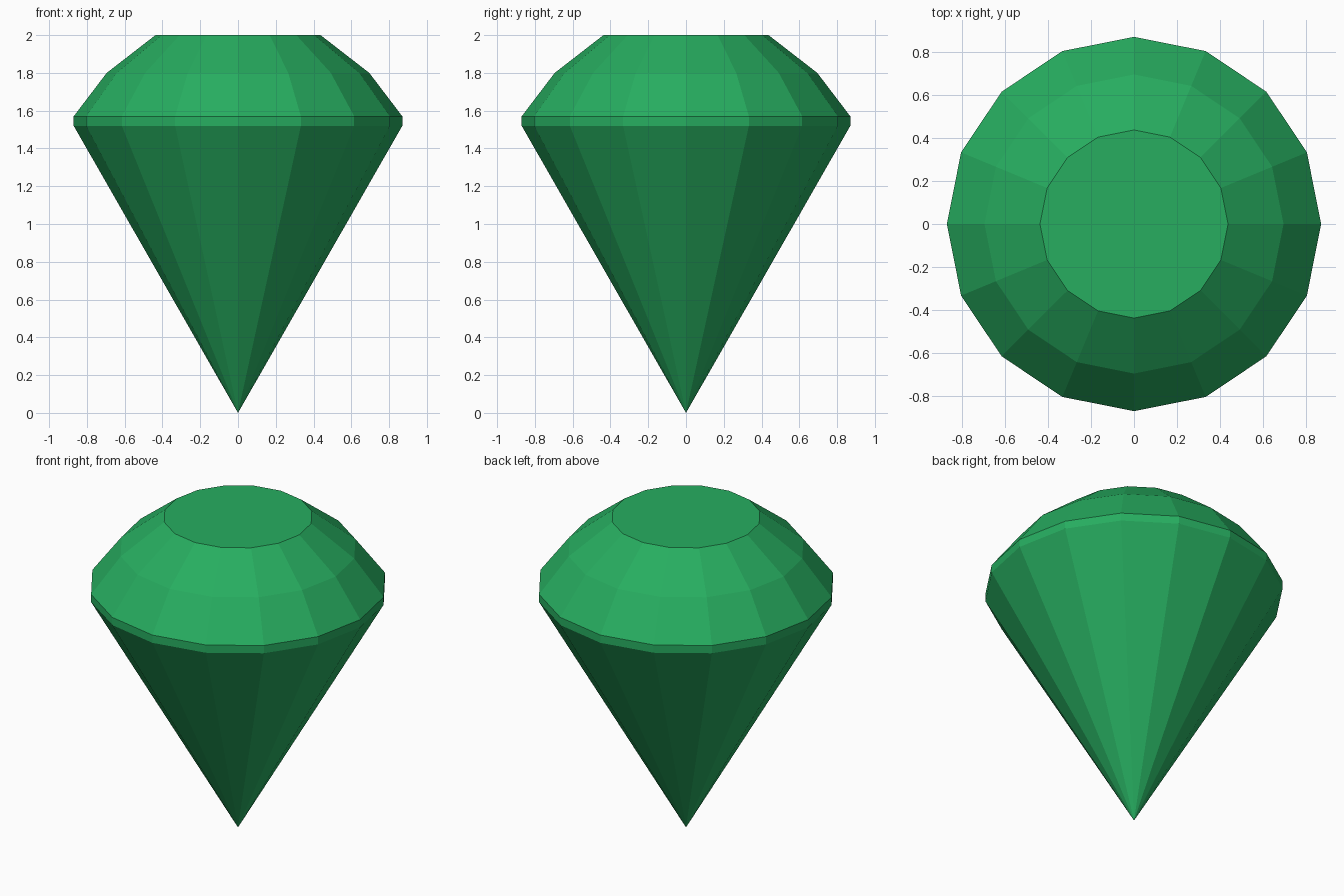
import bpy, bmesh
from math import cos, sin, pi

if "Cube" in bpy.data.objects:
    bpy.data.objects.remove(bpy.data.objects["Cube"])

SIDES = 16
# (radius, height) rings: girdle bottom, girdle top, mid crown, table
PROFILE = [(0.87, 1.52), (0.87, 1.57), (0.695, 1.80), (0.437, 2.0)]

bm = bmesh.new()
rings = [[bm.verts.new((r * cos(2 * pi * i / SIDES), r * sin(2 * pi * i / SIDES), z))
          for i in range(SIDES)] for r, z in PROFILE]
tip = bm.verts.new((0, 0, 0))

# Pavilion facets down to the point, then girdle and crown bands
for i in range(SIDES):
    j = (i + 1) % SIDES
    bm.faces.new((tip, rings[0][j], rings[0][i]))
    for low, high in zip(rings, rings[1:]):
        bm.faces.new((low[i], low[j], high[j], high[i]))

# Flat table on top
bm.faces.new(rings[-1])
bmesh.ops.recalc_face_normals(bm, faces=bm.faces)

mesh = bpy.data.meshes.new("cut_gem")
bm.to_mesh(mesh)
bm.free()

# Green gem colour
green = bpy.data.materials.new("green_gem")
green.diffuse_color = (0.02, 0.42, 0.117, 1)
green.use_nodes = True
green.node_tree.nodes["Principled BSDF"].inputs["Base Color"].default_value = green.diffuse_color
mesh.materials.append(green)

gem = bpy.data.objects.new("cut_gem", mesh)
bpy.context.collection.objects.link(gem)
